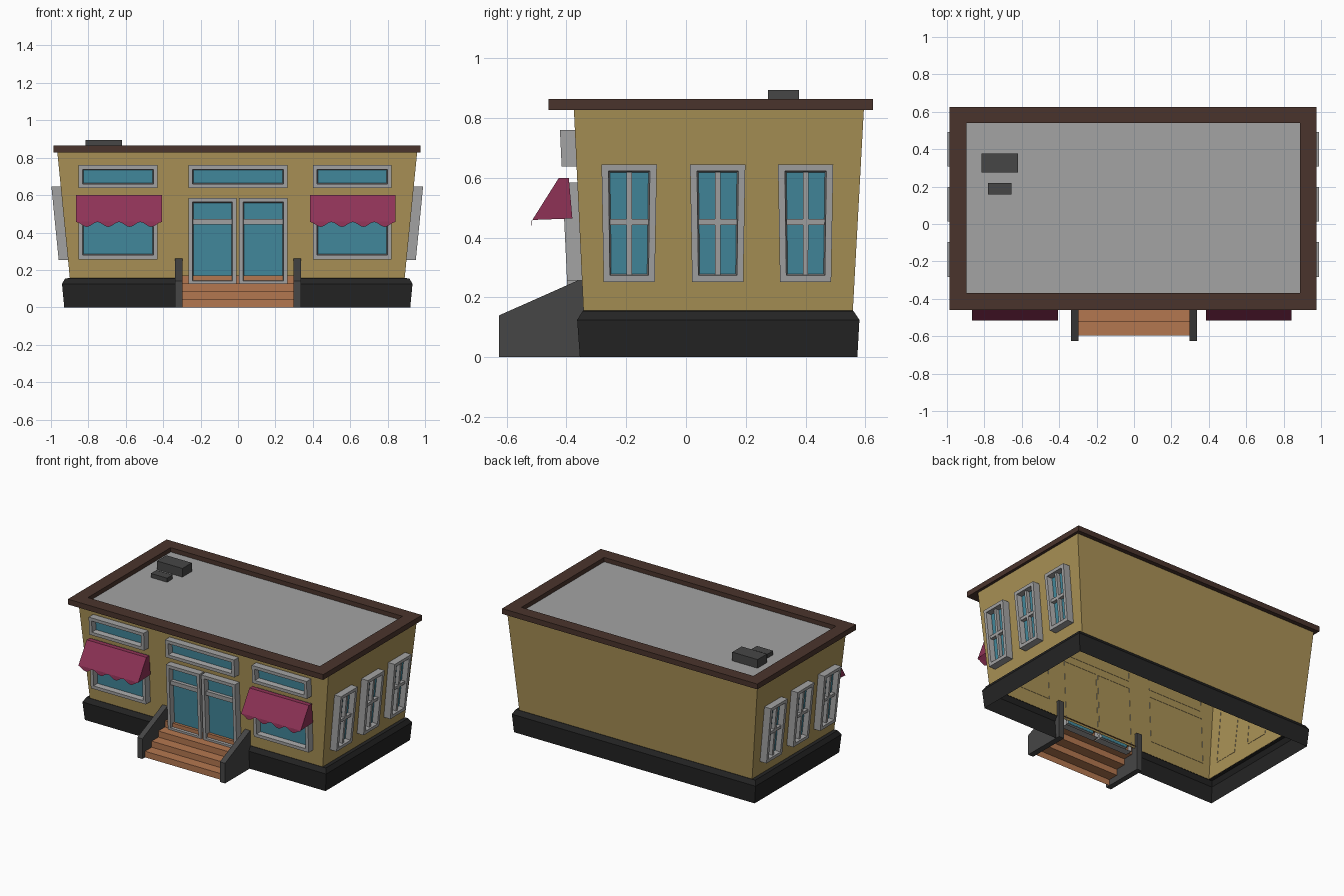
import bpy, bmesh, math

if "Cube" in bpy.data.objects:
    bpy.data.objects.remove(bpy.data.objects["Cube"])

def srgb(r, g, b):
    f = lambda c: (c / 255 / 12.92) if c < 10.3 else ((c / 255 + 0.055) / 1.055) ** 2.4
    return (f(r), f(g), f(b), 1)

def mat(name, *rgb):
    m = bpy.data.materials.new(name)
    m.diffuse_color = srgb(*rgb)
    m.use_nodes = True
    m.node_tree.nodes["Principled BSDF"].inputs["Base Color"].default_value = m.diffuse_color
    return m

TAN = mat("tan_wall", 170, 146, 86)
BLACK = mat("black_base", 36, 36, 36)
DARK = mat("dark_grey", 70, 70, 70)
BROWN = mat("dark_brown_trim", 74, 52, 44)
GREY = mat("light_grey", 164, 164, 164)
TEAL = mat("teal_glass", 67, 138, 158)
BRICK = mat("terracotta_steps", 180, 119, 80)
MAROON = mat("maroon_awning", 142, 50, 86)

CX = -0.004                                   # building centre line
tilt = lambda z: (z - 0.155) / 0.675          # walls lean outwards with height
wall_x = lambda z: 0.895 + 0.067 * tilt(z)
wall_y = lambda z: -0.343 - 0.032 * tilt(z)

def finish(name, bm, *mats):
    bmesh.ops.recalc_face_normals(bm, faces=bm.faces)
    me = bpy.data.meshes.new(name)
    bm.to_mesh(me)
    bm.free()
    for m in mats:
        me.materials.append(m)
    ob = bpy.data.objects.new(name, me)
    bpy.context.collection.objects.link(ob)
    return ob

def loft(bm, loops, closed=True, mi=0):
    """Quads between successive loops of points; returns the vertex loops."""
    vs = [[bm.verts.new(p) for p in lp] for lp in loops]
    n = len(vs[0])
    for a, b in zip(vs, vs[1:]):
        for i in range(n if closed else n - 1):
            j = (i + 1) % n
            bm.faces.new((a[i], a[j], b[j], b[i])).material_index = mi
    return vs

def rect(x0, x1, y0, y1, z):
    return [(x0, y0, z), (x1, y0, z), (x1, y1, z), (x0, y1, z)]

def box(name, x0, x1, y0, y1, z0, z1, m):
    bm = bmesh.new()
    vs = loft(bm, [rect(x0, x1, y0, y1, z0), rect(x0, x1, y0, y1, z1)])
    bm.faces.new(vs[0])
    bm.faces.new(vs[1])
    return finish(name, bm, m)

# Walls: open shell leaning outwards
bm = bmesh.new()
loft(bm, [rect(CX - wall_x(z), CX + wall_x(z), wall_y(z), yb, z)
          for z, yb in ((0.155, 0.558), (0.832, 0.595))])
finish("walls", bm, TAN)

# Plinth: open strip with chamfered top and a gap for the steps
def plinth(hx, yf, yb, z):
    return [(-0.3, yf, z), (CX - hx, yf, z), (CX - hx, yb, z),
            (CX + hx, yb, z), (CX + hx, yf, z), (0.3, yf, z)]
bm = bmesh.new()
loft(bm, [plinth(0.925, -0.355, 0.573, 0), plinth(0.937, -0.364, 0.58, 0.125),
          plinth(0.92, -0.345, 0.56, 0.155), plinth(0.893, -0.342, 0.557, 0.156)], closed=False)
finish("plinth", bm, BLACK)

# Roof rim and recessed roof deck
outer, inner = (-0.986, 0.977, -0.46, 0.625), (-0.896, 0.887, -0.368, 0.54)
bm = bmesh.new()
loops = [rect(*inner, 0.827), rect(*outer, 0.827), rect(*outer, 0.864), rect(*inner, 0.864), rect(*inner, 0.827)]
loft(bm, loops)
bmesh.ops.remove_doubles(bm, verts=bm.verts, dist=1e-5)
finish("roof_rim", bm, BROWN)
bm = bmesh.new()
bm.faces.new([bm.verts.new(p) for p in rect(*inner, 0.834)])
finish("roof_deck", bm, GREY)

# Roof vents
box("large_roof_vent", -0.815, -0.62, 0.275, 0.378, 0.83, 0.894, DARK)
box("small_roof_vent", -0.78, -0.655, 0.157, 0.218, 0.83, 0.862, DARK)

# Framed windows, built in wall space: u along wall, z up, d out of wall
def front(u, z, d):
    return (u, wall_y(z) - d, z)

def side(sign, centre):
    def f(u, z, d):
        return (CX + sign * (wall_x(z) + d), centre + u * (1 + 0.2 * (z - 0.45)), z)
    return f

def window(name, place, u0, u1, z0, z1, rim=0.027, bars=()):
    bm = bmesh.new()
    def ring(inset, d):
        a, b, c, e = u0 + inset, u1 - inset, z0 + inset, z1 - inset
        return [place(a, c, d), place(b, c, d), place(b, e, d), place(a, e, d)]
    loft(bm, [ring(0, -0.002), ring(0, 0.05), ring(rim - 0.005, 0.05), ring(rim, 0.012)])
    for a, b, c, e in bars:
        vs = loft(bm, [[place(a, c, d), place(b, c, d), place(b, e, d), place(a, e, d)] for d in (0.01, 0.038)])
        bm.faces.new(vs[1])
    glass = bm.faces.new([bm.verts.new(p) for p in ring(rim - 0.002, 0.013)])
    glass.material_index = 1
    finish(name, bm, GREY, TEAL)

for tag, u0, u1 in (("left", -0.853, -0.43), ("middle", -0.265, 0.265), ("right", 0.4, 0.822)):
    window("upper_window_" + tag, front, u0, u1, 0.637, 0.76)
    if tag != "middle":
        window("shop_window_" + tag, front, u0, u1, 0.257, 0.585)
for tag, u0, u1 in (("left", -0.265, -0.008), ("right", 0.006, 0.265)):
    window("door_" + tag, front, u0, u1, 0.12, 0.585,
           bars=[(u0 + 0.024, u1 - 0.024, 0.443, 0.472)])
for sign, tag in ((-1, "left"), (1, "right")):
    for i, c in enumerate((-0.19, 0.106, 0.4)):
        window(f"{tag}_side_window_{i + 1}", side(sign, c), -0.089, 0.089, 0.252, 0.645,
               bars=[(-0.009, 0.009, 0.275, 0.62), (-0.064, 0.064, 0.442, 0.462)])

# Awnings with scalloped valance and closed ends
def awning(name, x0, x1, n=32, lobes=4):
    bm = bmesh.new()
    cols = []
    for i in range(n + 1):
        t = i / n
        x = x0 + (x1 - x0) * t
        drop = 0.443 + 0.013 * math.cos(2 * math.pi * lobes * t)
        cols.append([(x, -0.392, 0.6), (x, -0.425, 0.6), (x, -0.514, 0.459), (x, -0.517, drop)])
    vs = loft(bm, cols, closed=False)
    for c, x in ((vs[0], x0), (vs[-1], x1)):
        bm.faces.new((c[0], c[1], c[2], bm.verts.new((x, -0.38, 0.464))))
    finish(name, bm, MAROON)

awning("awning_left", -0.866, -0.407)
awning("awning_right", 0.385, 0.842)

# Steps: folded sheet, open underneath
prof = []
for i in range(4):
    y = -0.595 + 0.073 * i
    prof += [(y, 0.0425 * i), (y, 0.0425 * (i + 1))]
prof.append((-0.335, 0.17))
bm = bmesh.new()
loft(bm, [[(x, y, z) for y, z in prof] for x in (-0.3, 0.3)], closed=False)
finish("front_steps", bm, BRICK)

# Sloping cheek walls beside the steps
cheek = [(-0.625, 0), (-0.625, 0.14), (-0.35, 0.262), (-0.325, 0.262), (-0.325, 0)]
for tag, x0, x1 in (("left", -0.336, -0.298), ("right", 0.298, 0.338)):
    bm = bmesh.new()
    vs = loft(bm, [[(x, y, z) for y, z in cheek] for x in (x0, x1)])
    bm.faces.new(vs[0])
    bm.faces.new(vs[1])
    finish("step_wall_" + tag, bm, DARK)
